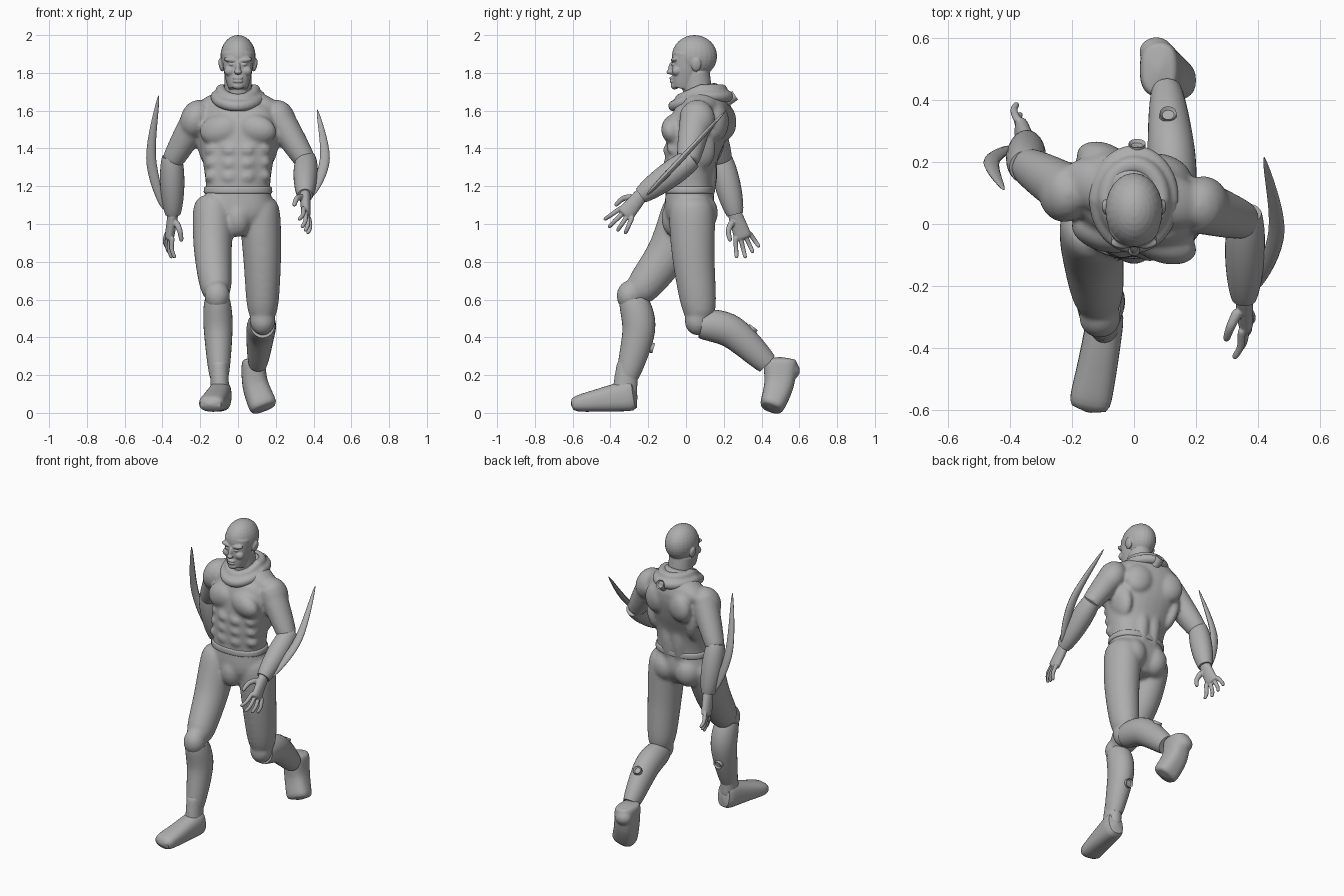
import bpy, bmesh, math
from mathutils import Vector, Matrix

default_cube = bpy.data.objects.get("Cube")
if default_cube:
    bpy.data.objects.remove(default_cube, do_unlink=True)

colour = (.42, .42, .42, 1)
grey = bpy.data.materials.new("plain_grey")
grey.use_nodes = True
grey.diffuse_color = colour
grey.node_tree.nodes["Principled BSDF"].inputs["Base Color"].default_value = colour


def spline(points, samples=16):
    """Smooth Catmull-Rom samples through a few points."""
    last = len(points) - 1
    steps = samples // last
    point = lambda i: Vector(points[max(0, min(last, i))])
    result = []
    for i in range(last):
        before, start, end, after = (point(i + k) for k in (-1, 0, 1, 2))
        for s in range(steps):
            t = s / steps
            bend_in, bend_out = (end - before) / 2, (after - start) / 2
            result.append(start.lerp(end, t * t * (3 - 2 * t))
                          + bend_in * t * (1 - t) ** 2 - bend_out * t * t * (1 - t))
    return result + [point(last)]


def skin(bm, centres, widths, depths, power=2, sides=28):
    """Cover a path with superelliptic rings; width runs along x."""
    rings = []
    for i, centre in enumerate(centres):
        along = (centres[min(i + 1, len(centres) - 1)] - centres[max(i - 1, 0)]).normalized()
        across = Vector((1, 0, 0))
        across = (across - along * across.dot(along)).normalized()
        deep = along.cross(across)
        ring = []
        for k in range(sides):
            angle = math.tau * k / sides
            u, v = (math.copysign(abs(f) ** (2 / power), f) for f in (math.cos(angle), math.sin(angle)))
            ring.append(bm.verts.new(centre + across * u * widths[i] + deep * v * depths[i]))
        rings.append(ring)
    for lower, upper in zip(rings, rings[1:]):
        for k in range(sides):
            n = (k + 1) % sides
            bm.faces.new((lower[k], lower[n], upper[n], upper[k]))
    bm.faces.new(rings[0])
    bm.faces.new(rings[-1])


def limb(bm, path, start, end, bulge=0, ends=0, power=2, sides=28):
    """Tapered tube; start and end are (width, depth), ends sets how blunt the rounded tips are."""
    centres = spline(path)
    sizes = []
    for i in range(len(centres)):
        t = i / (len(centres) - 1)
        tip = max(.02, 1 - abs(2 * t - 1) ** ends) ** .5 if ends else 1
        sizes.append((Vector(start).lerp(Vector(end), t) * (1 + bulge * math.sin(math.pi * t))) * tip)
    skin(bm, centres, [s.x for s in sizes], [s.y for s in sizes], power, sides)


def blob(bm, centre, radii, tilt=0, lean=0):
    """Ellipsoid; tilt turns about x, lean about y."""
    place = (Matrix.Translation(centre) @ Matrix.Rotation(tilt, 4, 'X')
             @ Matrix.Rotation(lean, 4, 'Y') @ Matrix.Diagonal((*radii, 1)))
    bmesh.ops.create_uvsphere(bm, u_segments=24, v_segments=16, radius=1, matrix=place)


def pair(bm, centre, radii, tilt=0, lean=0):
    for side in (1, -1):
        blob(bm, (side * centre[0], *centre[1:]), radii, tilt, side * lean)


def finish(bm, name, voxel=0, smooth=0):
    bmesh.ops.recalc_face_normals(bm, faces=bm.faces[:])
    mesh = bpy.data.meshes.new(name)
    bm.to_mesh(mesh)
    bm.free()
    mesh.materials.append(grey)
    part = bpy.data.objects.new(name, mesh)
    bpy.context.collection.objects.link(part)
    bpy.ops.object.select_all(action='DESELECT')
    part.select_set(True)
    bpy.context.view_layer.objects.active = part
    bpy.ops.object.shade_smooth_by_angle(angle=math.radians(45))
    if voxel:
        merge = part.modifiers.new("merge", 'REMESH')
        merge.mode, merge.voxel_size, merge.use_smooth_shade = 'VOXEL', voxel, True
        soften = part.modifiers.new("soften", 'SMOOTH')
        soften.factor, soften.iterations = .5, smooth


# Joints of the walking pose
shoulder = {"left": Vector((.2, .06, 1.59)), "right": Vector((-.2, .1, 1.59))}
elbow = {"left": Vector((.36, .01, 1.33)), "right": Vector((-.35, .19, 1.33))}
wrist = {"left": Vector((.355, -.24, 1.15)), "right": Vector((-.345, .26, 1.05))}
hip = {"left": Vector((.11, .03, 1.15)), "right": Vector((-.13, .02, 1.15))}
thigh = {"left": Vector((.128, .04, .82)), "right": Vector((-.133, -.09, .86))}
knee = {"left": Vector((.13, .08, .47)), "right": Vector((-.11, -.28, .6))}
calf = {"left": Vector((.12, .24, .43)), "right": Vector((-.105, -.25, .44))}
ankle = {"left": Vector((.105, .43, .26)), "right": Vector((-.1, -.31, .19))}

# Torso shell
bm = bmesh.new()
heights = (.95, 1.05, 1.2, 1.35, 1.5, 1.62, 1.73)
widths = (.05, .18, .17, .19, .21, .18, .08)
depths = (.07, .13, .125, .135, .15, .135, .08)
middles = (.03, .02, .02, .03, .065, .1, .08)
profile = spline([(w, m, h) for w, m, h in zip(widths, middles, heights)], 24)
thickness = [d.x for d in spline([(d, 0, 0) for d in depths], 24)]
skin(bm, [Vector((0, p.y, p.z)) for p in profile], [p.x for p in profile], thickness, 2.3)

# Muscle groups
pectoral, rib, blade, trapezius = (.11, .065, .08), (.05, .05, .035), (.085, .06, .1), (.13, .09, .06)
pair(bm, (.095, -.045, 1.5), pectoral, lean=.25)
for row in range(3):
    height = 1.25 + .07 * row
    pair(bm, (.045, -.08, height), (.048, .036, .038))
    pair(bm, (.13, -.035, height + .01), rib, lean=.5)
pair(bm, (.165, .09, 1.42), (.05, .09, .13), lean=.15)
pair(bm, (.04, .125, 1.28), (.045, .04, .16))
pair(bm, (.1, .185, 1.54), blade, lean=-.3)
pair(bm, (.11, .1, 1.635), trapezius, lean=.4)
pair(bm, (.08, .08, 1.06), (.085, .09, .1))
blob(bm, (0, -.06, 1.03), (.07, .07, .1))

# Turn the chest so the left shoulder swings forward
for v in bm.verts:
    v.co.y -= .2 * v.co.x * max(0, min(1, (v.co.z - 1.2) / .3))

# Upper arms, thighs and knees
for side, outward in (("left", 1), ("right", -1)):
    blob(bm, shoulder[side] + Vector((outward * .025, 0, -.035)), (.08, .095, .105), lean=-.35 * outward)
    limb(bm, [shoulder[side], elbow[side]], (.082, .09), (.055, .058), .06)
    limb(bm, [hip[side], thigh[side], knee[side]], (.115, .13), (.078, .086), .04, ends=6)
    blob(bm, knee[side] + Vector((0, -.02, .02)), (.068, .068, .08))
    limb(bm, [calf[side], ankle[side]], (.06, .06), (.045, .05))
limb(bm, [ankle["right"] + Vector((0, 0, .08)), (-.095, -.325, .1)], (.048, .055), (.05, .07))
finish(bm, "body_suit", .009, 16)

for side, outward in (("left", 1), ("right", -1)):
    # Gauntlet and shin guard
    bm = bmesh.new()
    reach = wrist[side] - elbow[side]
    limb(bm, [elbow[side] - reach * .1, wrist[side]], (.051, .054), (.04, .043), .4)
    finish(bm, side + "_gauntlet")
    bm = bmesh.new()
    limb(bm, [knee[side], calf[side], ankle[side]], (.066, .074), (.049, .057), .32)
    finish(bm, side + "_shin_guard")

    # Hand with four spread fingers and a thumb
    bm = bmesh.new()
    inward = Vector((-outward, 0, 0))
    aim = Vector((.01, -.14, -.17) if side == "left" else (-.03, .07, -.2)).normalized()
    spread = (aim.cross(Vector((1, 0, 0))).normalized() + inward * .35).normalized()
    root = wrist[side]
    limb(bm, [root - aim * .03, root + aim * .14], (.03, .034), (.024, .05), ends=8)
    for finger in range(4):
        place = finger - 1.5
        way = (aim + spread * place * .2).normalized()
        length = .13 - .013 * abs(finger - 2)
        base = root + aim * .11 + spread * place * .026
        limb(bm, [base, base + way * length * .6, base + way * length + inward * .02],
             (.014, .014), (.01, .01), ends=8, sides=10)
    base = root + aim * .03 + spread * .025 + inward * .01
    limb(bm, [base, base + (spread + aim) * .04 + inward * .015, base + (spread * .5 + aim) * .1 + inward * .03],
         (.019, .019), (.011, .011), ends=8, sides=10)
    finish(bm, side + "_hand", .004, 3)

# Curved arm blades
crescents = {"left": [(.395, -.21, 1.15), (.46, -.02, 1.35), (.42, .215, 1.605)],
             "right": [(-.395, .25, 1.08), (-.46, .2, 1.35), (-.42, .11, 1.68)]}
for side, path in crescents.items():
    bm = bmesh.new()
    limb(bm, path, (.025, .014), (.012, .008), .4, ends=2, sides=12)
    finish(bm, side + "_blade")

# Boots: one flat on the ground, one pushing off on its toe
bm = bmesh.new()
limb(bm, [(-.085, -.26, .098), (-.115, -.44, .07), (-.148, -.607, .044)],
     (.058, .092), (.07, .036), ends=8, power=2.6)
finish(bm, "right_boot")
bm = bmesh.new()
limb(bm, [(.08, .5, .295), (.092, .492, .15), (.142, .447, .015)], (.06, .095), (.078, .062), ends=10, power=2.6)
blob(bm, (.072, .555, .225), (.055, .048, .05))
finish(bm, "left_boot", .008, 3)

# Head, face and neck
bm = bmesh.new()
limb(bm, [(0, .07, 1.62), (0, .05, 1.8)], (.075, .08), (.072, .075))
limb(bm, [(0, -.018, 1.715), (0, 0, 1.8), (0, .015, 1.9)], (.048, .052), (.086, .085), .1, power=2.3)
cranium, brow, eye, cheek, ear = (.093, .12, .112), (.04, .02, .014), (.015, .013, .008), (.03, .025, .026), (.012, .026, .036)
bridge, nose_tip, lip, chin = (.014, .02, .036), (.02, .018, .012), (.028, .012, .008), (.03, .02, .02)
blob(bm, (0, .045, 1.888), cranium)
pair(bm, (.036, -.06, 1.868), brow, lean=-.15)
pair(bm, (.034, -.066, 1.845), eye)
pair(bm, (.044, -.05, 1.81), cheek)
pair(bm, (.09, .055, 1.842), ear, -.15, .2)
blob(bm, (0, -.074, 1.828), bridge, -.2)
blob(bm, (0, -.086, 1.804), nose_tip)
blob(bm, (0, -.076, 1.772), lip)
blob(bm, (0, -.075, 1.755), lip)
blob(bm, (0, -.06, 1.732), chin)
finish(bm, "head", .0045, 4)

# Cowl collar: two soft rings, low at the front
bm = bmesh.new()
for reach, drop in ((.11, 0), (.145, .035)):
    for k in range(48):
        angle = math.tau * k / 48
        x, y = math.cos(angle), math.sin(angle)
        blob(bm, (reach * .8 * x, .08 + reach * y, 1.71 - drop + .05 * min(0, y)), (.03, .03, .03))
finish(bm, "cowl", .008, 5)

# Waistband ridge
bm = bmesh.new()
limb(bm, [(0, .02, 1.15), (0, .02, 1.21)], (.184, .134), (.178, .13), ends=4, power=2.3, sides=40)
finish(bm, "waistband")

# Round sockets on the back and calves
sockets = {"back_socket": ((.01, .235, 1.665), (0, .8, .5)),
           "left_calf_socket": ((.11, .34, .43), (0, .6, .8)),
           "right_calf_socket": ((-.11, -.2, .35), (0, 1, -.3))}
for name, (centre, axis) in sockets.items():
    bm = bmesh.new()
    axis = Vector(axis)
    place = Matrix.Translation(centre) @ axis.to_track_quat('Z', 'Y').to_matrix().to_4x4()
    bmesh.ops.create_cone(bm, cap_ends=True, segments=24, radius1=.03, radius2=.027, depth=.06, matrix=place)
    bm.normal_update()
    cap = max(bm.faces, key=lambda face: face.normal.dot(axis))
    bmesh.ops.inset_region(bm, faces=[cap], thickness=.008, depth=-.01)
    finish(bm, name)
